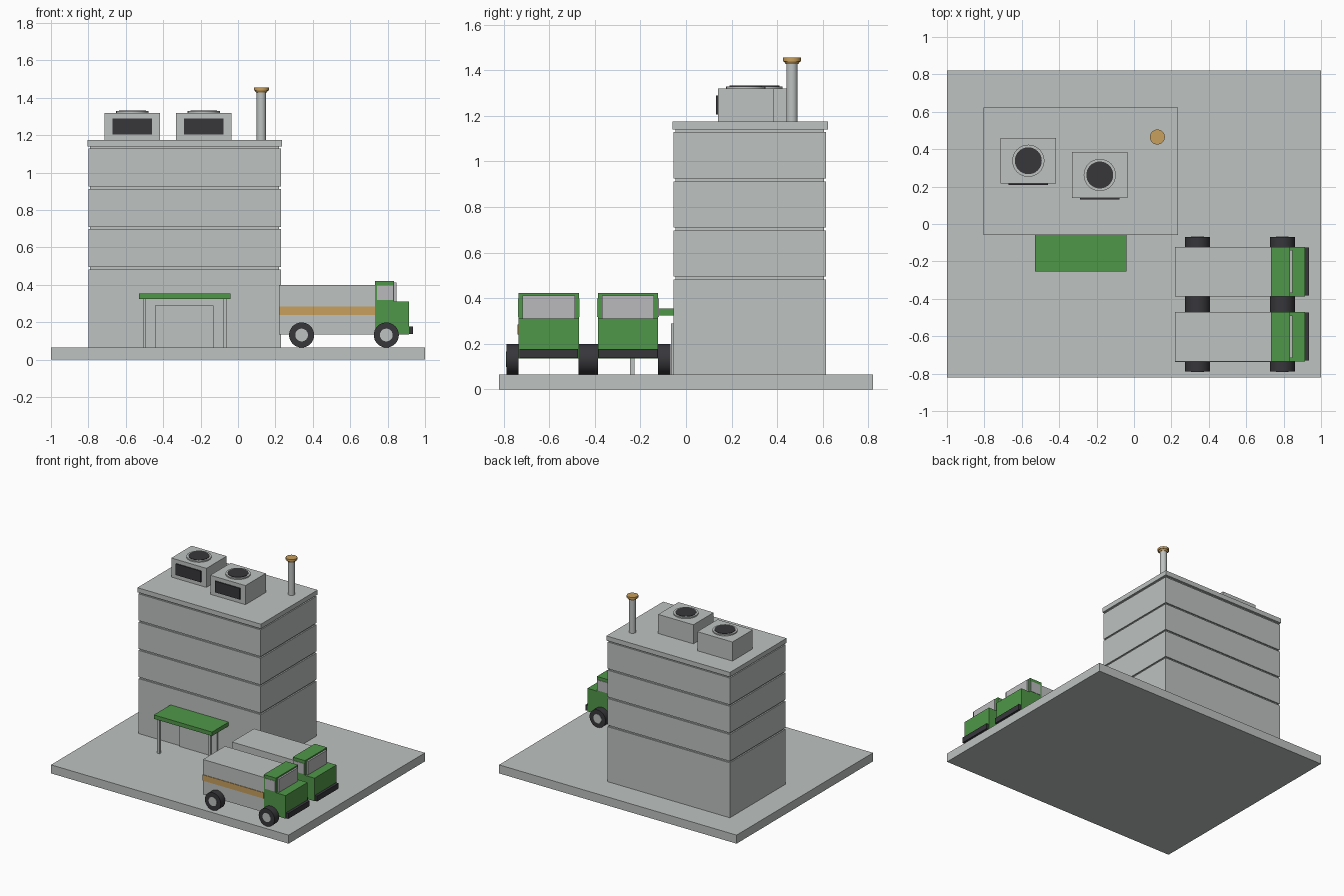
import bpy, math

cube = bpy.data.objects.get("Cube")
if cube:
    bpy.data.objects.remove(cube, do_unlink=True)


def material(name, rgb):
    m = bpy.data.materials.new(name)
    m.use_nodes = True
    color = (*rgb, 1)
    m.diffuse_color = color
    m.node_tree.nodes["Principled BSDF"].inputs["Base Color"].default_value = color
    return m


concrete = material("concrete grey", (0.51, 0.54, 0.53))
glass = material("window grey", (0.49, 0.49, 0.51))
green = material("leaf green", (0.08, 0.31, 0.065))
tan = material("warm tan", (0.58, 0.35, 0.11))
dark = material("charcoal", (0.038, 0.038, 0.044))


def box(name, x, y, z, mat):
    """Box from (min, max) ranges."""
    bpy.ops.mesh.primitive_cube_add(size=1, location=[sum(r) / 2 for r in (x, y, z)])
    ob = bpy.context.object
    ob.scale = [r[1] - r[0] for r in (x, y, z)]
    bpy.ops.object.transform_apply(location=False, rotation=False, scale=True)
    ob.name = name
    ob.data.materials.append(mat)
    return ob


def cylinder(name, center, radius, depth, mat, top=None, axis="Z"):
    bpy.ops.mesh.primitive_cone_add(
        vertices=32, radius1=radius, radius2=radius if top is None else top,
        depth=depth, location=center,
        rotation=(math.pi / 2 if axis == "Y" else 0, 0, 0))
    ob = bpy.context.object
    bpy.ops.object.shade_smooth_by_angle()
    ob.name = name
    ob.data.materials.append(mat)
    return ob


GROUND, ROOF = 0.065, 1.175
box("ground_slab", (-1, 1), (-0.82, 0.82), (0, GROUND), concrete)

# Building: stacked wall panels separated by narrow recessed joints
box("wall_core", (-0.79, 0.22), (-0.045, 0.605), (GROUND, 1.15), concrete)
joints = [GROUND, 0.495, 0.71, 0.925, 1.14]
for i, (low, high) in enumerate(zip(joints, joints[1:])):
    box(f"wall_panel_{i + 1}", (-0.8, 0.23), (-0.055, 0.615),
        (low, high - 0.012), concrete)
box("roof_slab", (-0.805, 0.235), (-0.06, 0.622), (1.14, ROOF), concrete)


# Rooftop cooling units
def cooling_unit(name, x, y):
    box(name + "_case", (x - 0.148, x + 0.148), (y - 0.122, y + 0.122),
        (ROOF, 1.32), concrete)
    box(name + "_grille", (x - 0.105, x + 0.105), (y - 0.13, y - 0.121),
        (1.205, 1.29), dark)
    cylinder(name + "_fan_ring", (x, y, 1.323), 0.086, 0.012, concrete)
    cylinder(name + "_fan", (x, y, 1.328), 0.072, 0.008, dark)


cooling_unit("left_cooler", -0.565, 0.338)
cooling_unit("right_cooler", -0.183, 0.262)

# Chimney with flared cap
px, py = 0.125, 0.465
cylinder("chimney_pipe", (px, py, 1.305), 0.025, 0.27, concrete)
cylinder("chimney_collar", (px, py, 1.434), 0.028, 0.012, tan, top=0.036)
cylinder("chimney_cap", (px, py, 1.447), 0.04, 0.016, tan)

# Entrance: canopy, posts, door surround
box("canopy", (-0.53, -0.04), (-0.255, -0.055), (0.325, 0.355), green)
for side, x in (("right", -0.5), ("left", -0.07)):
    box(side + "_canopy_post", (x - 0.009, x + 0.009), (-0.245, -0.227),
        (GROUND, 0.326), concrete)
box("door", (-0.445, -0.13), (-0.066, -0.05), (GROUND, 0.29), concrete)


# Delivery trucks pointing toward +x
def truck(name, y0, y1, stripe):
    mid = (y0 + y1) / 2
    box(name + "_cargo_box", (0.22, 0.732), (y0, y1), (0.135, 0.4), concrete)
    box(name + "_hood", (0.732, 0.915), (y0, y1), (0.135, 0.31), green)
    box(name + "_cab", (0.732, 0.835), (y0, y1), (0.3, 0.422), green)
    box(name + "_windshield", (0.834, 0.848), (y0 + 0.018, y1 - 0.018),
        (0.31, 0.412), glass)
    box(name + "_bumper", (0.912, 0.935), (y0 + 0.004, y1 - 0.004),
        (0.137, 0.178), dark)
    for side, edge, out in (("right", y0, -1), ("left", y1, 1)):
        box(f"{name}_{side}_window", (0.744, 0.83),
            sorted((edge - out * 0.002, edge + out * 0.003)), (0.318, 0.398), glass)
        for end, x in (("rear", 0.34), ("front", 0.793)):
            wheel = f"{name}_{end}_{side}_"
            cylinder(wheel + "tire", (x, edge + out * 0.026, 0.132),
                     0.067, 0.054, dark, axis="Y")
            cylinder(wheel + "hub", (x, edge + out * 0.05, 0.132),
                     0.034, 0.01, concrete, axis="Y")
    if stripe:
        box(name + "_stripe", (0.22, 0.732), (y0 - 0.004, y0 + 0.002),
            (0.24, 0.285), tan)


truck("near_truck", -0.735, -0.47, True)
truck("far_truck", -0.387, -0.122, False)
